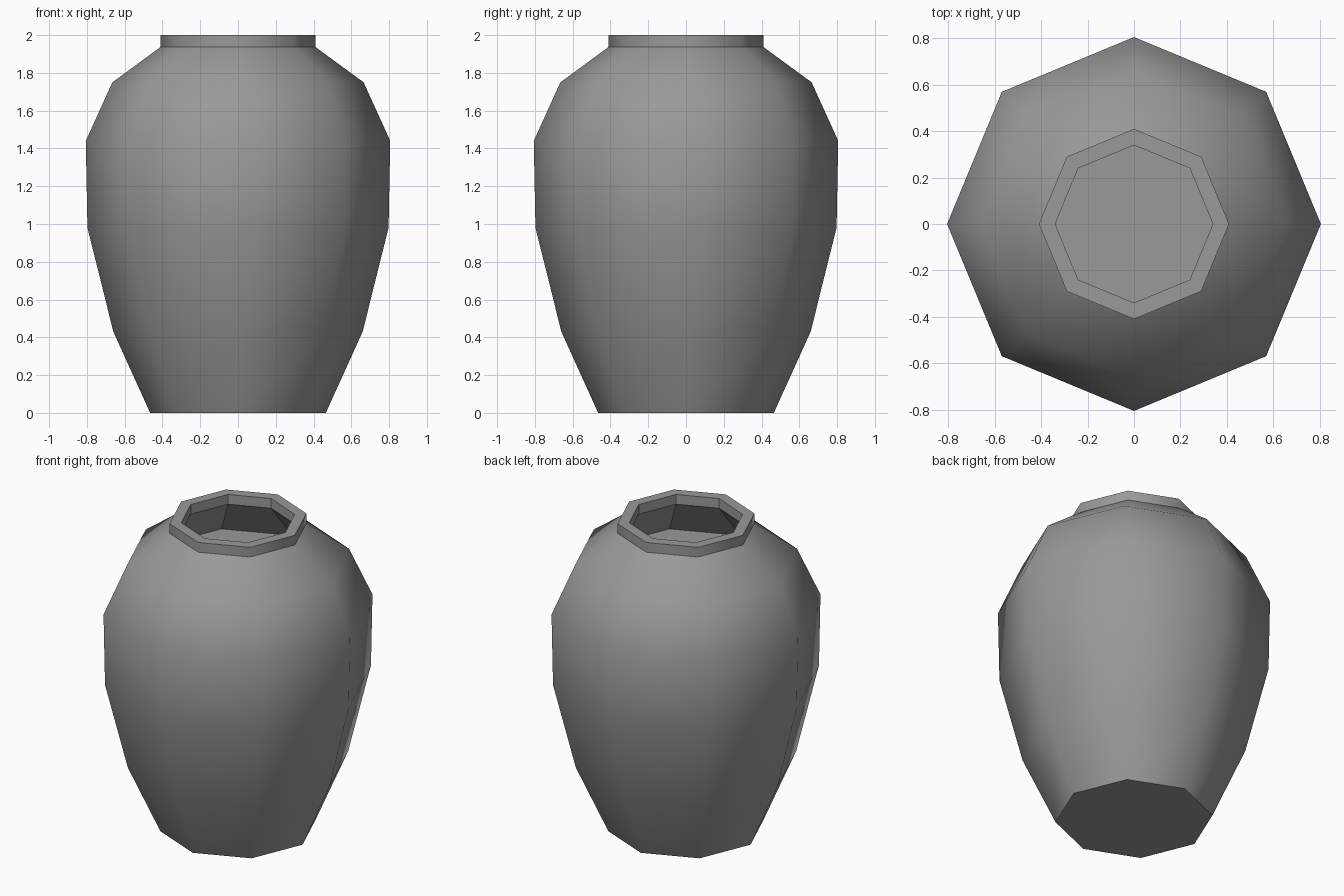
import bpy, bmesh, math

if "Cube" in bpy.data.objects:
    bpy.data.objects.remove(bpy.data.objects["Cube"])

SIDES = 8
# Closed lathe profile (radius, height): base, body, lip, hollow, inner floor
PROFILE = [(0.465, 0), (0.66, 0.43), (0.797, 0.98), (0.806, 1.44),
           (0.665, 1.75), (0.41, 1.937), (0.41, 2.0), (0.34, 2.0),
           (0.34, 1.937), (0.56, 1.675)]
BODY = set(range(0, 5))   # smooth body spans
LIP = {5}                 # smooth outer lip span


def lathe(name, profile, sides, smooth_groups):
    bm = bmesh.new()
    rings = []
    for r, z in profile:
        rings.append([bm.verts.new((r * math.cos(2 * math.pi * i / sides),
                                    r * math.sin(2 * math.pi * i / sides), z))
                      for i in range(sides)])
    group = {}
    for s, (a, b) in enumerate(zip(rings, rings[1:])):
        for i in range(sides):
            j = (i + 1) % sides
            face = bm.faces.new((a[i], a[j], b[j], b[i]))
            group[face] = next((k for k, g in enumerate(smooth_groups) if s in g), None)
            face.smooth = group[face] is not None
    # Underside and the flat floor inside the mouth
    for ring in (rings[0][::-1], rings[-1]):
        group[bm.faces.new(ring)] = None
    # Crisp edges between body, lip, hollow and base
    for e in bm.edges:
        kinds = {group[f] for f in e.link_faces}
        e.smooth = len(kinds) == 1 and None not in kinds
    mesh = bpy.data.meshes.new(name)
    bm.to_mesh(mesh)
    bm.free()
    obj = bpy.data.objects.new(name, mesh)
    bpy.context.collection.objects.link(obj)
    return obj


# Eight-sided clay jar with a raised open lip
jar = lathe("jar", PROFILE, SIDES, [BODY, LIP])

# Dark grey clay
clay = bpy.data.materials.new("dark_clay")
clay.diffuse_color = (0.32, 0.32, 0.32, 1)
clay.use_nodes = True
clay.node_tree.nodes["Principled BSDF"].inputs["Base Color"].default_value = clay.diffuse_color
jar.data.materials.append(clay)
